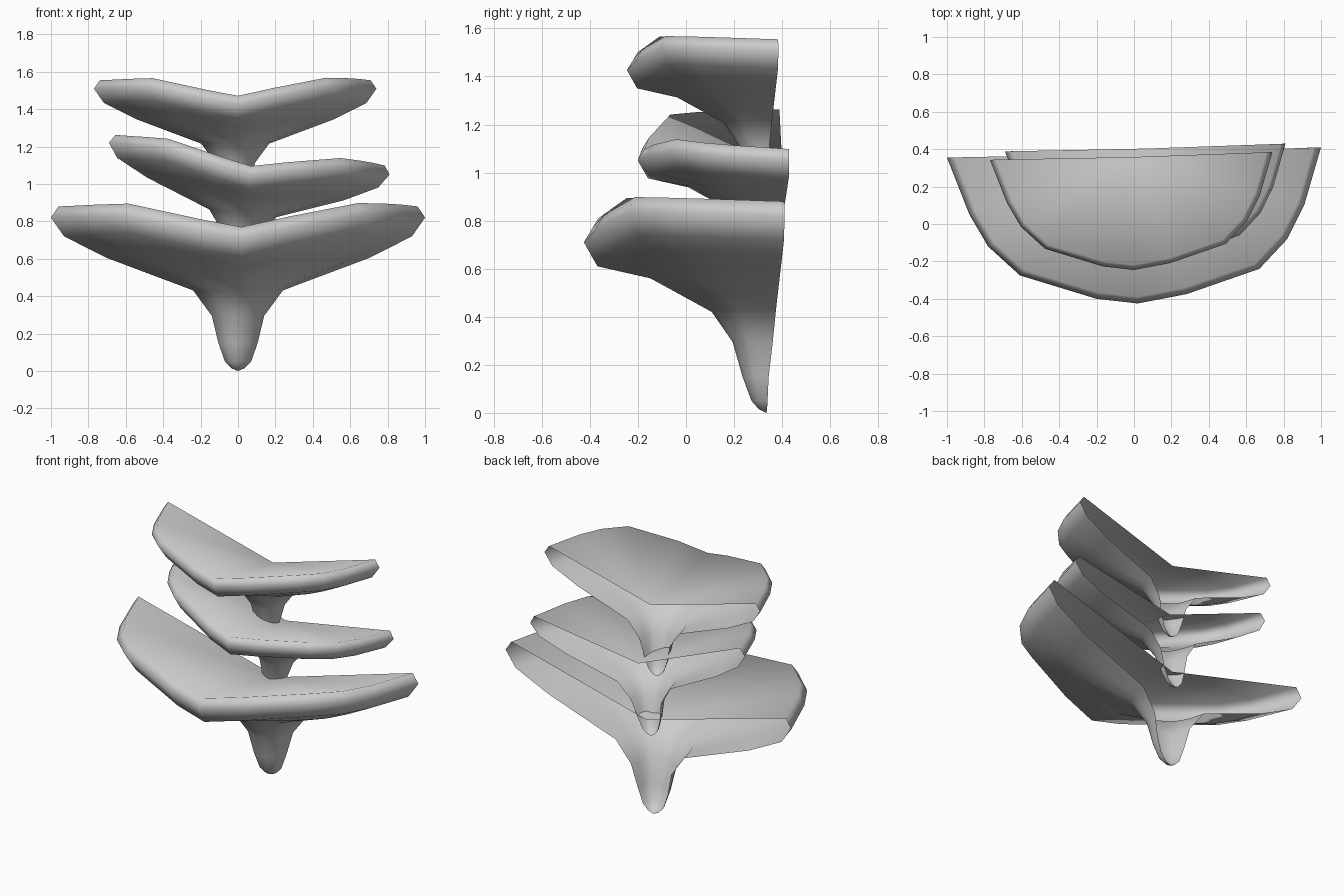
import bpy, bmesh, math

if "Cube" in bpy.data.objects:
    bpy.data.objects.remove(bpy.data.objects["Cube"])

# Half-round rim in plan, left tip to right tip: x, y, lift above the central fold
RIM = [(-1, .355, .11), (-.88, .05, .115), (-.78, -.12, .12), (-.61, -.275, .125),
       (-.2, -.4, .04), (.02, -.425, 0), (.28, -.375, .055), (.67, -.24, .128),
       (.82, -.08, .125), (.91, .1, .12), (1, .41, .11)]
# Shell levels: x scale, y scale, back y, base z, share of the lift
LEVELS = [(.96, .955, .38, .77, 1), (1, 1, .38, .71, 1), (.93, .93, .38, .61, 1),
          (.70, .65, .375, .56, .4), (.24, .32, .365, .42, .1), (.14, .2, .355, .295, 0),
          (.105, .13, .34, .15, 0), (.07, .08, .337, .05, 0), (.035, .04, .336, .015, 0)]


def bracket(name, location, scale, tilt=0):
    bm = bmesh.new()
    rings = []
    for sx, sy, yb, z, k in LEVELS:
        rings.append([bm.verts.new((x * sx, yb + (y - .38) * sy, z + lift * k))
                      for x, y, lift in RIM])
    centre = bm.verts.new((.02, .375, .615))  # the fold sinks towards the back
    tip = bm.verts.new((0, .335, 0))
    n = len(RIM) - 1
    for i in range(n):
        # folded top, then rim and underside, then root tip; the back stays open
        bm.faces.new((centre, rings[0][i], rings[0][i + 1]))
        for a, b in zip(rings, rings[1:]):
            bm.faces.new((a[i], b[i], b[i + 1], a[i + 1]))
        bm.faces.new((rings[-1][i], tip, rings[-1][i + 1]))
    mesh = bpy.data.meshes.new(name)
    bm.to_mesh(mesh)
    bm.free()
    ob = bpy.data.objects.new(name, mesh)
    bpy.context.collection.objects.link(ob)
    ob.location = location
    ob.scale = (scale,) * 3
    ob.rotation_euler.y = math.radians(tilt)
    bpy.ops.object.select_all(action='DESELECT')
    ob.select_set(True)
    bpy.context.view_layer.objects.active = ob
    bpy.ops.object.shade_smooth_by_angle(angle=math.radians(100))


# Three stacked shelves of the fungus
bracket("lower_shelf", (0, 0, 0), 1)
bracket("middle_shelf", (-.01, .12, .52), .755, 6.5)
bracket("upper_shelf", (-.015, .075, .89), .755)
